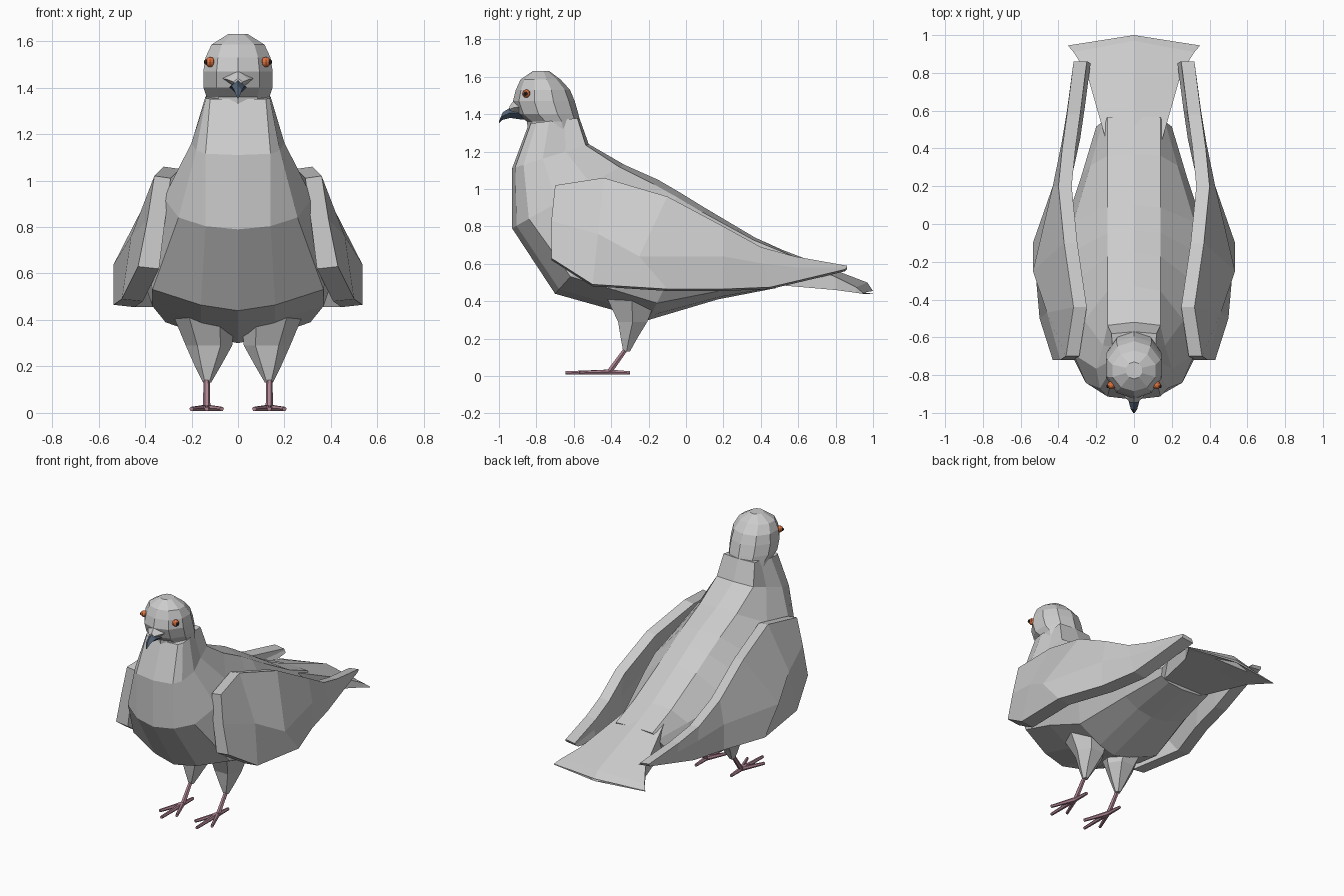
import bpy, bmesh
from math import cos, sin, pi
from mathutils import Vector


def material(name, rgb):
    m = bpy.data.materials.new(name)
    m.diffuse_color = (*rgb, 1)
    return m


def loft(name, rings, mat=None, mirror=False):
    """Flat-shaded skin over a list of closed rings, capped at both ends."""
    bm = bmesh.new()
    vs = [[bm.verts.new(p) for p in r] for r in rings]
    n = len(rings[0])
    for a, b in zip(vs, vs[1:]):
        for i in range(n):
            j = (i + 1) % n
            bm.faces.new((a[i], a[j], b[j], b[i]))
    bm.faces.new(vs[0])
    bm.faces.new(vs[-1])
    bmesh.ops.recalc_face_normals(bm, faces=bm.faces[:])
    return finish(name, bm, mat, mirror)


def finish(name, bm, mat=None, mirror=False):
    me = bpy.data.meshes.new(name)
    bm.to_mesh(me)
    bm.free()
    ob = bpy.data.objects.new(name, me)
    bpy.context.collection.objects.link(ob)
    if mat:
        me.materials.append(mat)
    if mirror:
        ob.modifiers.new("Mirror", 'MIRROR').use_axis[0] = True
    return ob


def symmetric(half):
    """Half outline from top centre to bottom centre -> full ring."""
    return half + [(-x, y, z) for x, y, z in half[-2:0:-1]]


def rod(name, a, b, r0, r1, mat):
    a, b = Vector(a), Vector(b)
    q = (b - a).to_track_quat('Z', 'Y')
    ring = lambda c, r: [c + q @ Vector((r * cos(k * pi / 3), r * sin(k * pi / 3), 0))
                         for k in range(6)]
    loft(name, [ring(a, r0), ring(b, r1)], mat, True)


pink = material("leg_pink", (0.42, 0.23, 0.28))
navy = material("beak_blue", (0.09, 0.13, 0.19))
orange = material("eye_orange", (0.75, 0.17, 0.05))
black = material("pupil_black", (0.02, 0.02, 0.02))

# Body: tilted sections (back y, z, belly y, z, half width, low factor, breast half width)
sections = [
    (-0.57, 1.38, -0.84, 1.35, 0.14, 0.98, 0.12),
    (-0.52, 1.24, -0.93, 1.11, 0.20, 0.90, 0.14),
    (-0.33, 1.13, -0.93, 0.79, 0.32, 0.80, 0.14),
    (-0.15, 1.05, -0.70, 0.44, 0.40, 0.92, 0.16),
    (-0.03, 0.98, -0.45, 0.37, 0.42, 0.88, 0.16),
    (0.10, 0.90, -0.20, 0.30, 0.39, 0.80, 0.12),
    (0.37, 0.74, 0.17, 0.41, 0.28, 0.85, 0.12),
    (0.57, 0.65, 0.48, 0.47, 0.20, 0.95, 0.12)]
rings = []
for yb, zb, yf, zf, w, low, bw in sections:
    prof = [(0, 0), (0.04, min(0.14, w * .85)), (0.3, w * .82), (0.6, w),
            (0.85, w * low), (0.96, bw), (1, 0)]
    rings.append(symmetric([(x, yb + (yf - yb) * u, zb + (zf - zb) * u) for u, x in prof]))
loft("body", rings)

# Tail: flat fan with a bevelled, pointed end
tail = []
for y, yside, w, zt, zside, zb in [(0.45, 0.45, 0.15, 0.70, 0.675, 0.49),
                                   (0.80, 0.80, 0.25, 0.565, 0.53, 0.46),
                                   (0.97, 0.91, 0.32, 0.50, 0.475, 0.445),
                                   (1.00, 0.945, 0.35, 0.455, 0.445, 0.44)]:
    tail.append(symmetric([(0, y, zt), (w, yside, zside), (w, yside, zb), (0, y, zb)]))
loft("tail", tail)

# Head: stacked ten-sided rings (z, front y, back y, half width)
head = []
for z, yf, yb, w in [(1.24, -0.84, -0.54, 0.13), (1.36, -0.85, -0.565, 0.142),
                     (1.40, -0.90, -0.575, 0.156), (1.47, -0.925, -0.595, 0.157),
                     (1.53, -0.91, -0.62, 0.147), (1.585, -0.885, -0.67, 0.12),
                     (1.63, -0.82, -0.73, 0.045)]:
    c, r = (yf + yb) / 2, (yb - yf) / 2
    head.append([(w * sin(k * pi / 5), c - r * cos(k * pi / 5), z) for k in range(10)])
loft("head", head)


# Beak and the fleshy base above it (y, top z, bottom z, half width)
def snout(name, rows, mat=None):
    loft(name, [symmetric([(0, y, t), (w, y, (t + b) / 2), (0, y, b)])
                for y, t, b, w in rows], mat)


snout("beak_base", [(-0.86, 1.51, 1.38, 0.09), (-0.92, 1.475, 1.395, 0.045),
                    (-0.945, 1.44, 1.41, 0.02)])
snout("beak", [(-0.87, 1.43, 1.37, 0.04), (-0.94, 1.435, 1.38, 0.028),
               (-0.98, 1.41, 1.37, 0.017), (-1.0, 1.362, 1.352, 0.004)], navy)

# Eyes
for name, r, x, y, mat in [("eye", 0.022, 0.12, -0.853, orange),
                           ("pupil", 0.012, 0.135, -0.858, black)]:
    bm = bmesh.new()
    bmesh.ops.create_uvsphere(bm, u_segments=8, v_segments=6, radius=r)
    bmesh.ops.translate(bm, verts=bm.verts[:], vec=(x, y, 1.51))
    finish(name, bm, mat, True)

# Wings: slabs from outer top, middle and bottom points at each station
stations = [
    ((0.36, -0.70, 1.02), (0.39, -0.72, 0.83), (0.43, -0.72, 0.63)),
    ((0.32, -0.44, 1.06), (0.46, -0.47, 0.76), (0.50, -0.50, 0.49)),
    ((0.37, -0.10, 0.96), (0.535, -0.25, 0.64), (0.535, -0.10, 0.465)),
    ((0.40, 0.20, 0.80), (0.43, 0.20, 0.64), (0.43, 0.20, 0.465)),
    ((0.38, 0.40, 0.69), (0.385, 0.42, 0.60), (0.375, 0.45, 0.475)),
    ((0.355, 0.58, 0.64), (0.355, 0.60, 0.58), (0.35, 0.62, 0.515)),
    ((0.32, 0.86, 0.59), (0.32, 0.86, 0.58), (0.32, 0.85, 0.57))]
wing = []
for s in stations:
    inner = [(x - t, y, z - 0.01) for (x, y, z), t in zip(s, (0.07, 0.075, 0.09))]
    wing.append(list(s) + inner[::-1])
loft("wing", wing, None, True)

# Feathered thighs: six-sided tapering rings (z, x, y, x radius, y radius)
thigh = []
for z, x, y, rx, ry in [(0.50, 0.16, -0.28, 0.14, 0.18), (0.41, 0.145, -0.29, 0.13, 0.15),
                        (0.29, 0.125, -0.285, 0.10, 0.09), (0.20, 0.13, -0.305, 0.055, 0.05),
                        (0.13, 0.133, -0.318, 0.017, 0.02)]:
    thigh.append([(x + rx * cos(k * pi / 3), y + ry * sin(k * pi / 3), z) for k in range(6)])
loft("thigh", thigh, None, True)

# Shanks and toes
ankle = (0.135, -0.41, 0.022)
rod("shank", (0.135, -0.31, 0.16), ankle, 0.013, 0.016, pink)
for i, tip in enumerate([(0.135, -0.645), (0.20, -0.57), (0.07, -0.57), (0.135, -0.30)]):
    rod("toe_%d" % (i + 1), ankle, (*tip, 0.017), 0.015, 0.010, pink)
